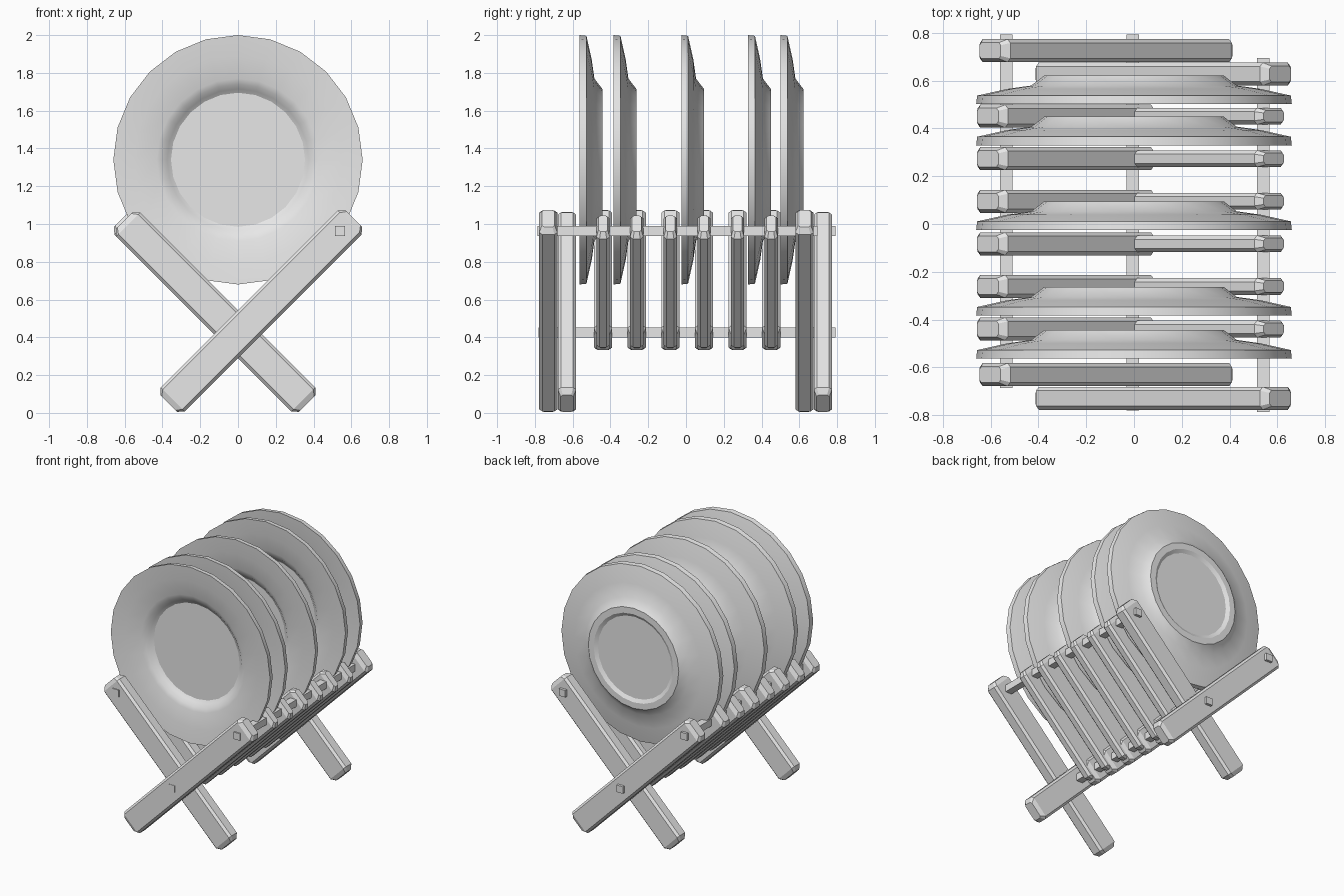
import bpy, bmesh, math
from mathutils import Vector

cube = bpy.data.objects.get("Cube")
if cube:
    bpy.data.objects.remove(cube, do_unlink=True)

grey = bpy.data.materials.new("pale_grey")
grey.use_nodes = True
grey.diffuse_color = (0.8, 0.8, 0.8, 1)
grey.node_tree.nodes["Principled BSDF"].inputs["Base Color"].default_value = (0.8, 0.8, 0.8, 1)

CROSS_Z = 0.417   # height where the crossed bars meet


def loft(name, rings, smooth=None):
    """Skin a row of equal rings and cap both ends."""
    bm = bmesh.new()
    loops = [[bm.verts.new(p) for p in ring] for ring in rings]
    n = len(loops[0])
    for a, b in zip(loops, loops[1:]):
        for i in range(n):
            j = (i + 1) % n
            bm.faces.new((a[i], a[j], b[j], b[i]))
    bm.faces.new(loops[0])
    bm.faces.new(loops[-1])
    bmesh.ops.recalc_face_normals(bm, faces=bm.faces)
    mesh = bpy.data.meshes.new(name)
    bm.to_mesh(mesh)
    bm.free()
    mesh.materials.append(grey)
    obj = bpy.data.objects.new(name, mesh)
    bpy.context.collection.objects.link(obj)
    if smooth:
        bpy.ops.object.select_all(action='DESELECT')
        obj.select_set(True)
        bpy.context.view_layer.objects.active = obj
        bpy.ops.object.shade_smooth_by_angle(angle=math.radians(smooth))
    return obj


def octagon(w, t, c):
    """Rectangle of half sizes w, t with its corners cut by c."""
    quarter = [(w, t - c), (w - c, t)]
    half = quarter + [(-x, y) for x, y in reversed(quarter)]
    return half + [(-x, -y) for x, y in half]


def bar(name, side, x_low, x_top, y, w=0.09, t=0.048):
    """Chamfered diagonal bar rising towards +x (side 1) or -x (side -1)."""
    low = Vector((side * x_low, y, CROSS_Z + x_low))
    top = Vector((side * x_top, y, CROSS_Z + x_top))
    along = (top - low).normalized()
    across = Vector((-along.z, 0, along.x))
    rings = []
    for base, inset, scale in ((low, 0, 0.7), (low, 0.03, 1), (top, -0.03, 1), (top, 0, 0.7)):
        centre = base + along * inset
        rings.append([centre + across * (u * scale) + Vector((0, v * scale, 0))
                      for u, v in octagon(w, t, 0.016)])
    return loft(name, rings)


def rod(name, x, z, y0, y1):
    """Square dowel running front to back."""
    h = 0.026
    return loft(name, [[(x + a * h, y, z + b * h) for a, b in ((-1, -1), (1, -1), (1, 1), (-1, 1))]
                       for y in (y0, y1)])


# Crossed legs, two at each end
bar("front_leg_outer", 1, -0.367, 0.612, -0.729)
bar("front_leg_inner", -1, -0.367, 0.602, -0.63)
bar("back_leg_inner", 1, -0.367, 0.612, 0.627)
bar("back_leg_outer", -1, -0.367, 0.602, 0.725)

# V-shaped slat pairs
for i in range(6):
    y = -0.439 + 0.178 * i
    bar(f"right_slat_{i + 1}", -1, -0.04, 0.612, y)
    bar(f"left_slat_{i + 1}", 1, -0.03, 0.585, y, w=0.086, t=0.035)

# Connecting rods
rod("right_rod", -0.535, 0.963, -0.685, 0.792)
rod("left_rod", 0.54, 0.963, -0.787, 0.695)
rod("centre_rod", -0.005, 0.425, -0.78, 0.792)

# Plates: radius and depth from the front of the rim, well to foot ring
PLATE = [(0.355, 0.075), (0.375, 0.062), (0.4, 0.04), (0.43, 0.03), (0.55, 0.01),
         (0.66, 0), (0.656, 0.036), (0.53, 0.064), (0.43, 0.078), (0.375, 0.12),
         (0.33, 0.12), (0.305, 0.105)]
SEGMENTS = 24
for i, y in enumerate((-0.563, -0.383, -0.025, 0.329, 0.501)):
    rings = []
    for r, depth in PLATE:
        rings.append([(r * math.cos(a), y + depth, 1.34 + r * math.sin(a))
                      for a in (math.tau * k / SEGMENTS for k in range(SEGMENTS))])
    loft(f"plate_{i + 1}", rings, smooth=30)
